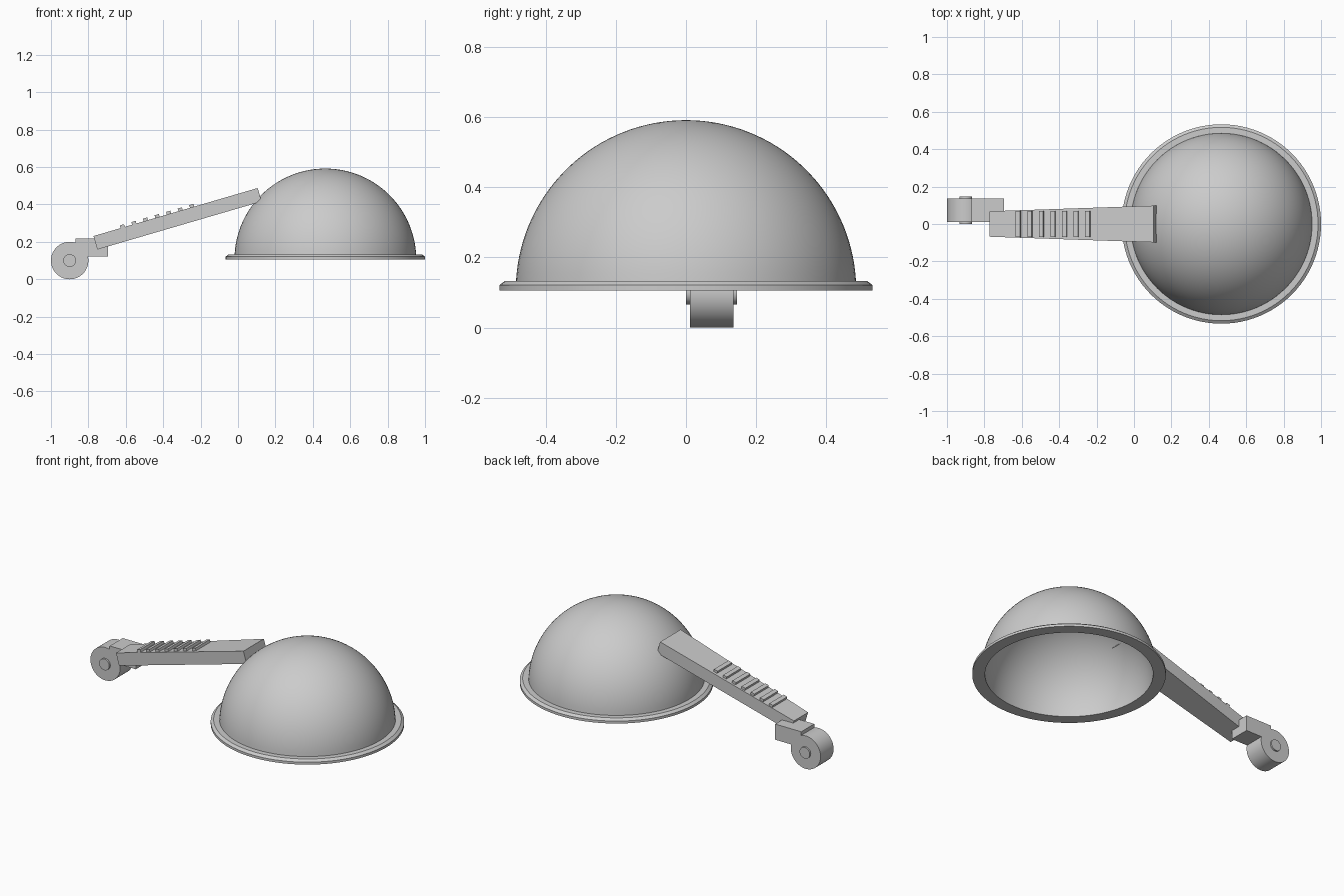
import bpy, bmesh, math
from mathutils import Matrix, Vector

cube = bpy.data.objects.get("Cube")
if cube:
    bpy.data.objects.remove(cube)

grey = bpy.data.materials.new("plain grey")
grey.use_nodes = True
colour = (0.6, 0.6, 0.6, 1)
grey.diffuse_color = colour
grey.node_tree.nodes["Principled BSDF"].inputs["Base Color"].default_value = colour


def finish(name, bm, smooth=False):
    bmesh.ops.recalc_face_normals(bm, faces=bm.faces)
    mesh = bpy.data.meshes.new(name)
    bm.to_mesh(mesh)
    bm.free()
    mesh.materials.append(grey)
    obj = bpy.data.objects.new(name, mesh)
    bpy.context.collection.objects.link(obj)
    if smooth:
        bpy.ops.object.select_all(action="DESELECT")
        obj.select_set(True)
        bpy.context.view_layer.objects.active = obj
        bpy.ops.object.shade_smooth_by_angle(angle=math.radians(30))
    return obj


def box(name, low, high):
    low, high = Vector(low), Vector(high)
    bm = bmesh.new()
    bmesh.ops.create_cube(bm, size=1)
    bmesh.ops.scale(bm, vec=high - low, verts=bm.verts)
    bmesh.ops.translate(bm, vec=(low + high) / 2, verts=bm.verts)
    return finish(name, bm)


def cylinder_y(name, x, z, radius, y0, y1):
    bm = bmesh.new()
    bmesh.ops.create_cone(bm, cap_ends=True, segments=64, radius1=radius,
                          radius2=radius, depth=y1 - y0,
                          matrix=Matrix.Translation((x, (y0 + y1) / 2, z))
                          @ Matrix.Rotation(math.pi / 2, 4, "X"))
    return finish(name, bm, True)


def arc(radius, start, end, steps=32):
    angles = [start + (end - start) * i / steps for i in range(steps + 1)]
    return [(radius * math.cos(a), radius * math.sin(a)) for a in angles]


# Hollow dome with a bevelled rim, turned from one closed section
OUTER, INNER, RIM_TOP = 0.486, 0.463, 0.027
profile = arc(OUTER, math.pi / 2, math.asin(RIM_TOP / OUTER))
profile += [(0.517, RIM_TOP), (0.533, 0.015), (0.533, 0)]
profile += arc(INNER, 0, math.pi / 2)
bm = bmesh.new()
verts = [bm.verts.new((r, 0, z)) for r, z in profile]
edges = [bm.edges.new(pair) for pair in zip(verts, verts[1:])]
bmesh.ops.spin(bm, geom=verts + edges, cent=(0, 0, 0), axis=(0, 0, 1),
               angle=math.tau, steps=96, use_merge=True)
bmesh.ops.remove_doubles(bm, verts=bm.verts, dist=0.0001)
bmesh.ops.translate(bm, vec=(0.467, 0, 0.106), verts=bm.verts)
finish("hollow_dome", bm, True)

# Sloping handle, wider towards the dome
LENGTH, THICK = 0.915, 0.075
slope = Matrix.Translation((-0.773, 0, 0.231)) @ Matrix.Rotation(-math.radians(16.3), 4, "Y")
handle = box("handle", (0, -0.068, -THICK), (LENGTH, 0.068, 0))
for v in handle.data.vertices:
    if v.co.x > LENGTH / 2:
        v.co.y *= 0.098 / 0.068
handle.data.transform(slope)

# Grip ridges across the handle
for i in range(7):
    t = 0.163 + 0.0645 * i
    ridge = box(f"grip_ridge_{i + 1}", (t - 0.012, -0.069, -0.01), (t + 0.012, 0.069, 0.015))
    ridge.data.transform(slope)

# Hinge at the end of the handle
box("hinge_block", (-0.87, 0.011, 0.122), (-0.695, 0.136, 0.217))
cylinder_y("hinge_barrel", -0.9, 0.1, 0.1, 0.011, 0.136)
cylinder_y("hinge_pin", -0.9, 0.1, 0.034, 0, 0.146)
